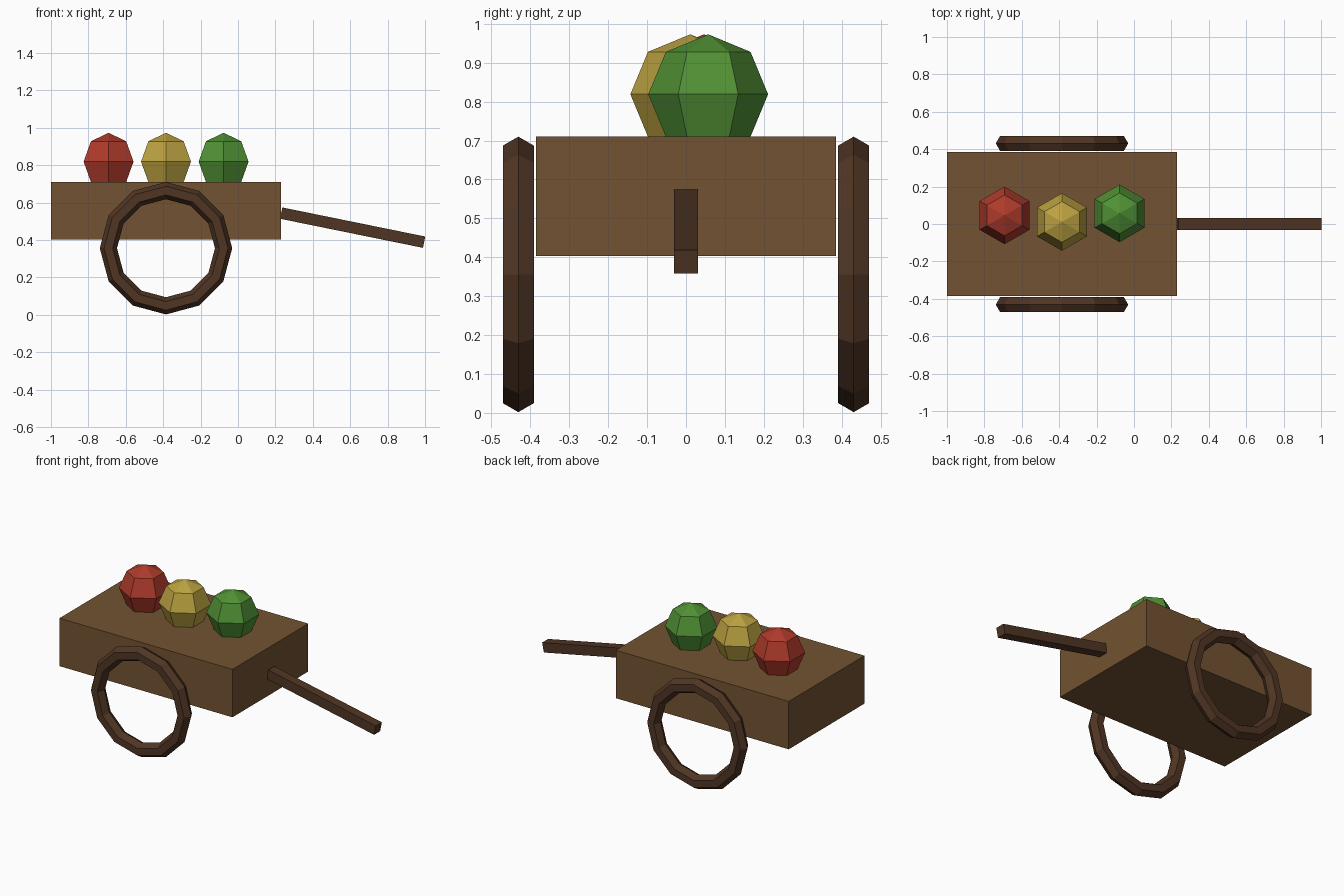
import bpy
import math

cube = bpy.data.objects.get("Cube")
if cube:
    bpy.data.objects.remove(cube, do_unlink=True)


def material(name, rgb):
    mat = bpy.data.materials.new(name)
    mat.use_nodes = True
    color = (*rgb, 1.0)
    mat.diffuse_color = color
    mat.node_tree.nodes["Principled BSDF"].inputs["Base Color"].default_value = color
    return mat


def finish(name, mat):
    obj = bpy.context.object
    obj.name = name
    obj.data.materials.append(mat)
    return obj


def box(name, mat, location, size, tilt=0.0):
    bpy.ops.mesh.primitive_cube_add(size=1, location=location, rotation=(0, tilt, 0))
    finish(name, mat).scale = size


wood = material("wood", (0.17, 0.086, 0.032))
dark_wood = material("dark wood", (0.08, 0.036, 0.017))
red = material("red", (0.43, 0.043, 0.024))
yellow = material("yellow", (0.50, 0.36, 0.052))
green = material("green", (0.08, 0.28, 0.035))

CART_X = -0.385

# Solid cart body and sloping pull handle
box("cart_body", wood, (CART_X, 0, 0.557), (1.23, 0.77, 0.308))
box("handle", dark_wood, (0.613, 0, 0.466), (0.78, 0.0616, 0.0616), math.radians(11.5))

# Open ring wheels, one each side
for side, name in ((-1, "right_wheel"), (1, "left_wheel")):
    bpy.ops.mesh.primitive_torus_add(
        major_segments=12, minor_segments=6, major_radius=0.308, minor_radius=0.046,
        location=(CART_X, side * 0.431, 0.356), rotation=(math.pi / 2, 0, 0))
    finish(name, dark_wood)

# Faceted fruit sunk slightly into the cart top
for name, mat, x, y in (("red_fruit", red, -0.692, 0.046),
                        ("yellow_fruit", yellow, CART_X, 0.011),
                        ("green_fruit", green, -0.077, 0.057)):
    bpy.ops.mesh.primitive_uv_sphere_add(
        segments=6, ring_count=4, radius=0.154, location=(x, y, 0.819))
    finish(name, mat)
